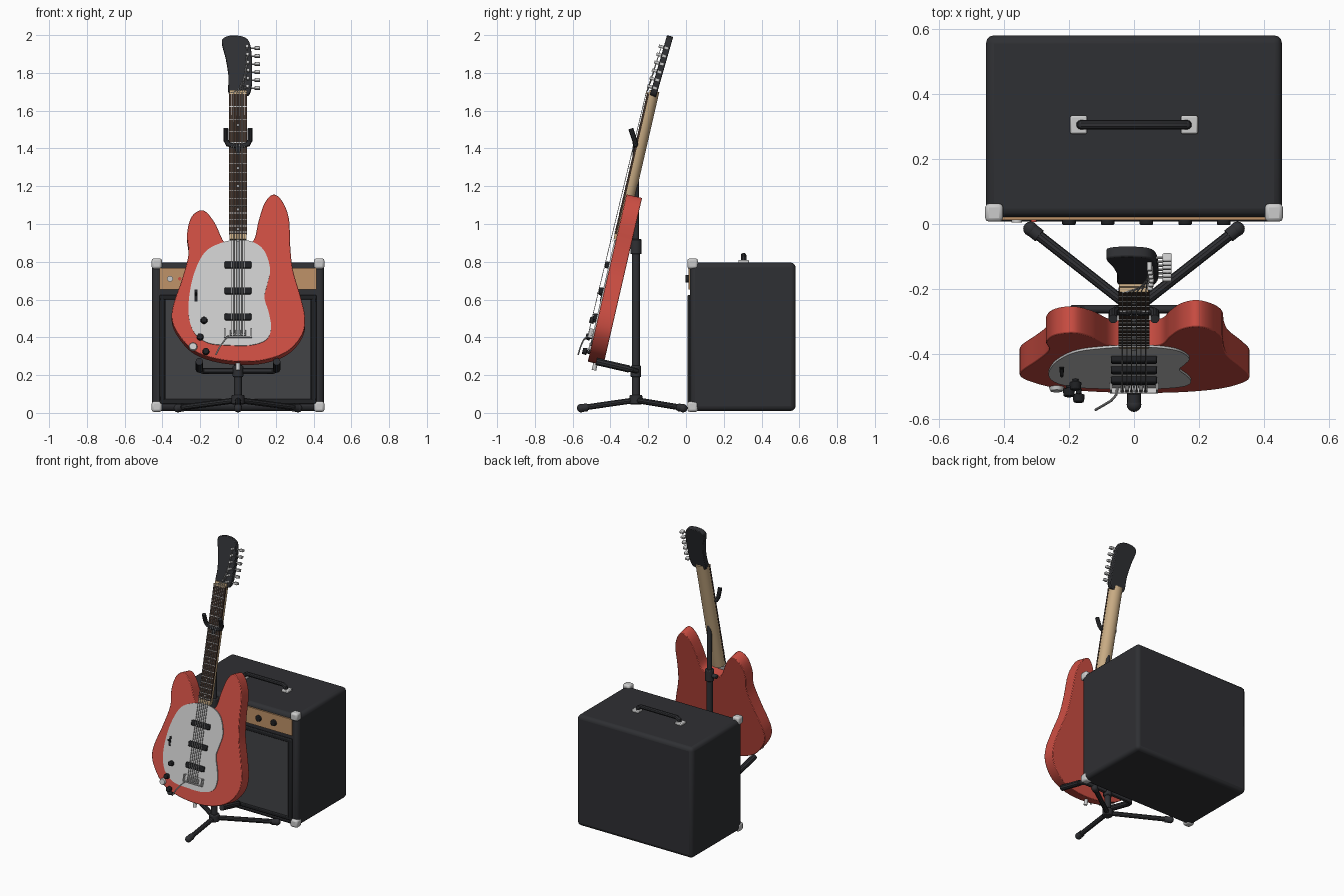
import bpy, bmesh, math
from mathutils import Matrix, Vector

if "Cube" in bpy.data.objects:
    bpy.data.objects.remove(bpy.data.objects["Cube"])

def material(name, r, g, b):
    m = bpy.data.materials.new(name)
    m.diffuse_color = (r, g, b, 1)
    m.use_nodes = True
    m.node_tree.nodes["Principled BSDF"].inputs["Base Color"].default_value = m.diffuse_color
    return m

RED = material("red_paint", 0.60, 0.075, 0.055)
BLACK = material("black_matte", 0.028, 0.029, 0.033)
DARK = material("black_gloss", 0.014, 0.015, 0.017)
CLOTH = material("grille_cloth", 0.055, 0.057, 0.062)
WOOD = material("maple", 0.58, 0.41, 0.23)
ROSE = material("rosewood", 0.045, 0.026, 0.018)
TAN = material("tan_panel", 0.52, 0.29, 0.14)

# Guitar frame: local x across, -y out of the front face, z along the neck
A = math.radians(13)
M = Matrix.Translation((0, -0.421, 0.7)) @ Matrix.Rotation(-A, 4, 'X')
I = Matrix.Identity(4)

def along(z):
    return (z - 0.7) / math.cos(A)

def finish(o, mat, matrix=I, bevel=0, seg=2):
    o.matrix_world = matrix
    if mat:
        o.data.materials.append(mat)
    if bevel:
        b = o.modifiers.new("bevel", 'BEVEL')
        b.width, b.segments, b.limit_method = bevel, seg, 'ANGLE'
    bpy.ops.object.select_all(action='DESELECT')
    o.select_set(True)
    bpy.context.view_layer.objects.active = o
    bpy.ops.object.shade_smooth_by_angle(angle=math.radians(32))
    return o

def from_bm(name, bm, mat, matrix=I, bevel=0, seg=2):
    bmesh.ops.recalc_face_normals(bm, faces=bm.faces[:])
    me = bpy.data.meshes.new(name)
    bm.to_mesh(me)
    bm.free()
    o = bpy.data.objects.new(name, me)
    bpy.context.collection.objects.link(o)
    return finish(o, mat, matrix, bevel, seg)

def box(name, c, size, mat=None, matrix=I, bevel=0, seg=2):
    bm = bmesh.new()
    bmesh.ops.create_cube(bm, size=1, matrix=Matrix.Translation(c) @ Matrix.Diagonal((*size, 1)))
    return from_bm(name, bm, mat, matrix, bevel, seg)

def rod(name, p, q, r, mat=None, matrix=I, r2=None, sides=16, bevel=0):
    p, q = Vector(p), Vector(q)
    rot = (q - p).to_track_quat('Z', 'Y').to_matrix().to_4x4()
    bm = bmesh.new()
    bmesh.ops.create_cone(bm, cap_ends=True, segments=sides, radius1=r, radius2=r if r2 is None else r2,
                          depth=(q - p).length, matrix=Matrix.Translation((p + q) / 2) @ rot)
    return from_bm(name, bm, mat, matrix, bevel)

def ball(name, c, r, mat):
    bm = bmesh.new()
    bmesh.ops.create_uvsphere(bm, u_segments=16, v_segments=10, radius=r, matrix=Matrix.Translation(c))
    return from_bm(name, bm, mat)

def tube(name, pts, r, mat=None, matrix=I):
    cu = bpy.data.curves.new(name, 'CURVE')
    cu.dimensions, cu.bevel_depth, cu.bevel_resolution, cu.use_fill_caps = '3D', r, 3, True
    sp = cu.splines.new('POLY')
    sp.points.add(len(pts) - 1)
    for p, co in zip(sp.points, pts):
        p.co = (*co, 1)
    o = bpy.data.objects.new(name, cu)
    bpy.context.collection.objects.link(o)
    bpy.ops.object.select_all(action='DESELECT')
    o.select_set(True)
    bpy.context.view_layer.objects.active = o
    bpy.ops.object.convert(target='MESH')
    return finish(bpy.context.object, mat, matrix)

def spline(pts, n=5):
    # closed Catmull-Rom curve through the points
    out, k = [], len(pts)
    for i in range(k):
        a, b, c, d = (Vector(pts[(i + j) % k]) for j in (-1, 0, 1, 2))
        for t in (s / n for s in range(n)):
            out.append(0.5 * (2 * b + (c - a) * t + (2 * a - 5 * b + 4 * c - d) * t * t
                              + (3 * b - a - 3 * c + d) * t ** 3))
    return out

def prism(name, pts, vec, mat, matrix=M, bevel=0):
    bm = bmesh.new()
    f = bm.faces.new([bm.verts.new(p) for p in pts])
    ex = bmesh.ops.extrude_face_region(bm, geom=[f])
    bmesh.ops.translate(bm, vec=vec, verts=[v for v in ex["geom"] if isinstance(v, bmesh.types.BMVert)])
    return from_bm(name, bm, mat, matrix, bevel)

# --- Guitar body and pickguard ---
body = [(-.07, .90), (-.125, 1.01), (-.185, 1.073), (-.245, 1.04), (-.27, .945), (-.262, .84), (-.297, .707),
        (-.342, .575), (-.35, .495), (-.318, .42), (-.244, .338), (-.138, .292), (0, .272), (.143, .281),
        (.265, .328), (.34, .415), (.355, .505), (.33, .62), (.29, .76), (.276, .89), (.27, 1.025),
        (.238, 1.115), (.19, 1.157), (.143, 1.115), (.11, 1.02), (.08, .91), (0, .88)]
prism("guitar_body", [(p.x, 0, along(p.y)) for p in spline(body)], (0, .085, 0), RED, bevel=.004)
guard = [(0, .915), (-.085, .90), (-.175, .85), (-.233, .735), (-.26, .60), (-.258, .495), (-.225, .415),
         (-.155, .368), (-.05, .357), (.065, .357), (.148, .385), (.175, .445), (.164, .525), (.14, .61),
         (.155, .68), (.17, .76), (.14, .855), (.08, .903)]
prism("pickguard", [(p.x, 0, along(p.y)) for p in spline(guard)], (0, -.007, 0), None)

# --- Neck, fretboard, frets and inlays ---
s0, s1 = along(.92), along(1.69)
back = [(.046 * math.cos(t), .006 + .042 * math.sin(t)) for t in (math.pi * i / 12 for i in range(13))]
prism("neck", [(x, y, s0) for x, y in back + [(-.046, -.004), (.046, -.004)]], (0, 0, s1 - s0 + .02), WOOD)
box("heel_tab", (0, -.006, along(.932)), (.088, .014, .03), WOOD, M)
sf = along(.945)
box("fretboard", (0, -.008, (sf + s1) / 2), (.094, .012, s1 - sf), ROSE, M)
scale = (s1 - along(.42))
frets = [s1 - scale * (1 - 2 ** (-i / 12)) for i in range(1, 22)]
for i, s in enumerate(frets):
    if s > sf:
        box("fret", (0, -.015, s), (.094, .003, .004), None, M)
    if i + 1 in (3, 5, 7, 9, 12, 15, 17):
        m = (s + frets[i - 1]) / 2
        rod("inlay_dot", (0, -.013, m), (0, -.0155, m), .006, None, M, sides=12)
box("nut", (0, -.010, s1), (.09, .016, .01), WOOD, M)

# --- Headstock with tuners ---
H = M @ Matrix.Translation((0, .003, s1)) @ Matrix.Rotation(math.radians(-3), 4, 'X')
head = [(-.045, 0), (-.05, .1), (-.065, .2), (-.083, .27), (-.08, .305), (-.04, .322), (.02, .318),
        (.055, .295), (.07, .24), (.075, .13), (.07, .03), (.042, -.008)]
prism("headstock", [(p.x, 0, p.y) for p in spline(head, 4)], (0, .034, 0), BLACK, H, .005)
for i in range(6):
    z = .036 + .044 * i
    x = .054 - .002 * abs(i - 2)
    rod("tuner_post", (x, .005, z), (x, -.026, z), .008, None, H, sides=12)
    rod("tuner_shaft", (.05, .016, z), (.09, .016, z), .004, None, H, sides=8)
    box("tuner_button", (.102, .016, z), (.028, .026, .018), None, H, .004)

# --- Strings, pickups, bridge and tremolo ---
for i in range(6):
    x = -.036 + .0144 * i
    post = M.inverted() @ H @ Vector((.054 - .002 * abs(i - 2), -.012, .036 + .044 * i))
    tube("string", [(x, -.03, along(.415)), (x, -.019, s1), post], .0018, None, M)
for z in (.78, .643, .505):
    box("pickup", (0, -.015, along(z)), (.142, .022, .036), DARK, M, .006)
sb = along(.418)
box("bridge_plate", (0, -.01, sb), (.148, .008, .05), None, M, .002)
for x in (-.07, .07):
    box("bridge_side", (x, -.02, sb), (.006, .02, .05), None, M)
box("bridge_rear", (0, -.02, sb - .022), (.148, .02, .006), None, M)
for i in range(6):
    box("bridge_saddle", (-.036 + .0144 * i, -.02, sb), (.011, .018, .03), None, M, .002)
tube("tremolo_arm", [(-.05, -.01, along(.405)), (-.055, -.035, along(.395)), (-.07, -.048, along(.375)),
                     (-.095, -.055, along(.34)), (-.118, -.058, along(.295))], .004, None, M)

# --- Controls and strap buttons ---
for x, z in ((-.18, .485), (-.2, .397), (-.17, .32)):
    rod("control_stem", (x, 0, along(z)), (x, -.02, along(z)), .009, DARK, M)
    rod("control_knob", (x, -.016, along(z)), (x, -.04, along(z)), .019, DARK, M, .016, bevel=.003)
rod("output_jack", (-.238, 0, along(.35)), (-.238, -.012, along(.35)), .023, None, M, .019)
box("switch_plate", (-.222, -.008, along(.62)), (.014, .004, .065), DARK, M)
tube("switch_lever", [(-.222, -.005, along(.62)), (-.222, -.032, along(.63))], .005, DARK, M)
rod("strap_button", (0, .042, along(.285)), (0, .042, along(.235)), .012, None, M)

# --- Stand: post, collar and three legs ---
Y = -.265
rod("stand_lower_post", (0, Y, .05), (0, Y, .88), .021, BLACK)
rod("stand_upper_post", (0, Y, .86), (0, Y, 1.41), .017, BLACK)
rod("stand_collar", (0, Y, .84), (0, Y, .92), .03, BLACK, bevel=.006)
rod("collar_knob", (-.02, Y, .88), (-.06, Y, .88), .015, BLACK, bevel=.004)
rod("stand_hub", (0, Y, .045), (0, Y, .095), .034, BLACK, bevel=.006)
for x, y in ((0, -.555), (-.318, -.015), (.318, -.015)):
    tube("stand_leg", [(0, Y, .068), (x, y, .026)], .016, BLACK)
    d = Vector((x, y - Y, -.042)).normalized()
    e = Vector((x, y, .025))
    rod("leg_foot", e - d * .035, e + d * .005, .021, BLACK)
    ball("leg_foot_tip", e, .0225, BLACK)

# --- Stand cradle and neck yoke ---
rod("cradle_clamp", (0, Y, .19), (0, Y, .25), .028, BLACK, bevel=.005)
tube("cradle_bar", [(-.205, -.455, .265), (-.205, -.285, .228), (-.185, -.262, .222), (.185, -.262, .222),
                    (.205, -.285, .228), (.205, -.455, .265)], .015, BLACK)
for x in (-.205, .205):
    tube("cradle_pad", [(x, -.30, .232), (x, -.475, .272)], .02, BLACK)
tube("neck_yoke", [(-.064, -.292, 1.505), (-.064, -.272, 1.445), (-.052, -.268, 1.422), (0, -.266, 1.41),
                   (.052, -.268, 1.422), (.064, -.272, 1.445), (.064, -.292, 1.505)], .014, BLACK)

# --- Amplifier cabinet, grille and panel ---
box("amp_cabinet", (0, .301, .403), (.91, .558, .785), BLACK, bevel=.025, seg=3)
box("grille_cloth", (0, .02, .335), (.77, .012, .53), CLOTH)
for z in (.06, .612):
    box("grille_frame_rail", (0, .018, z), (.83, .02, .026), DARK, bevel=.006)
for x in (-.402, .402):
    box("grille_frame_stile", (x, .018, .336), (.026, .02, .578), DARK, bevel=.006)
box("control_panel", (0, .02, .71), (.83, .016, .116), TAN)
for i in range(5):
    x = -.2 + .119 * i
    rod("amp_knob", (x, .015, .71), (x, -.003, .71), .021, DARK, bevel=.004)
rod("input_jack", (-.36, .02, .71), (-.36, .004, .71), .016)
rod("pilot_lamp", (-.308, .02, .71), (-.308, .006, .71), .009, RED)
for x in (-.43, .43):
    for z in (.033, .79):
        box("amp_corner", (x, .035, z), (.055, .056, .055), None, bevel=.012)

# --- Amplifier handle ---
for x in (-.17, .17):
    box("handle_bracket", (x, .305, .80), (.052, .056, .02), None, bevel=.005)
tube("handle", [(-.165, .305, .80), (-.16, .305, .822), (-.14, .305, .833), (.14, .305, .833),
                (.16, .305, .822), (.165, .305, .80)], .015, BLACK)
